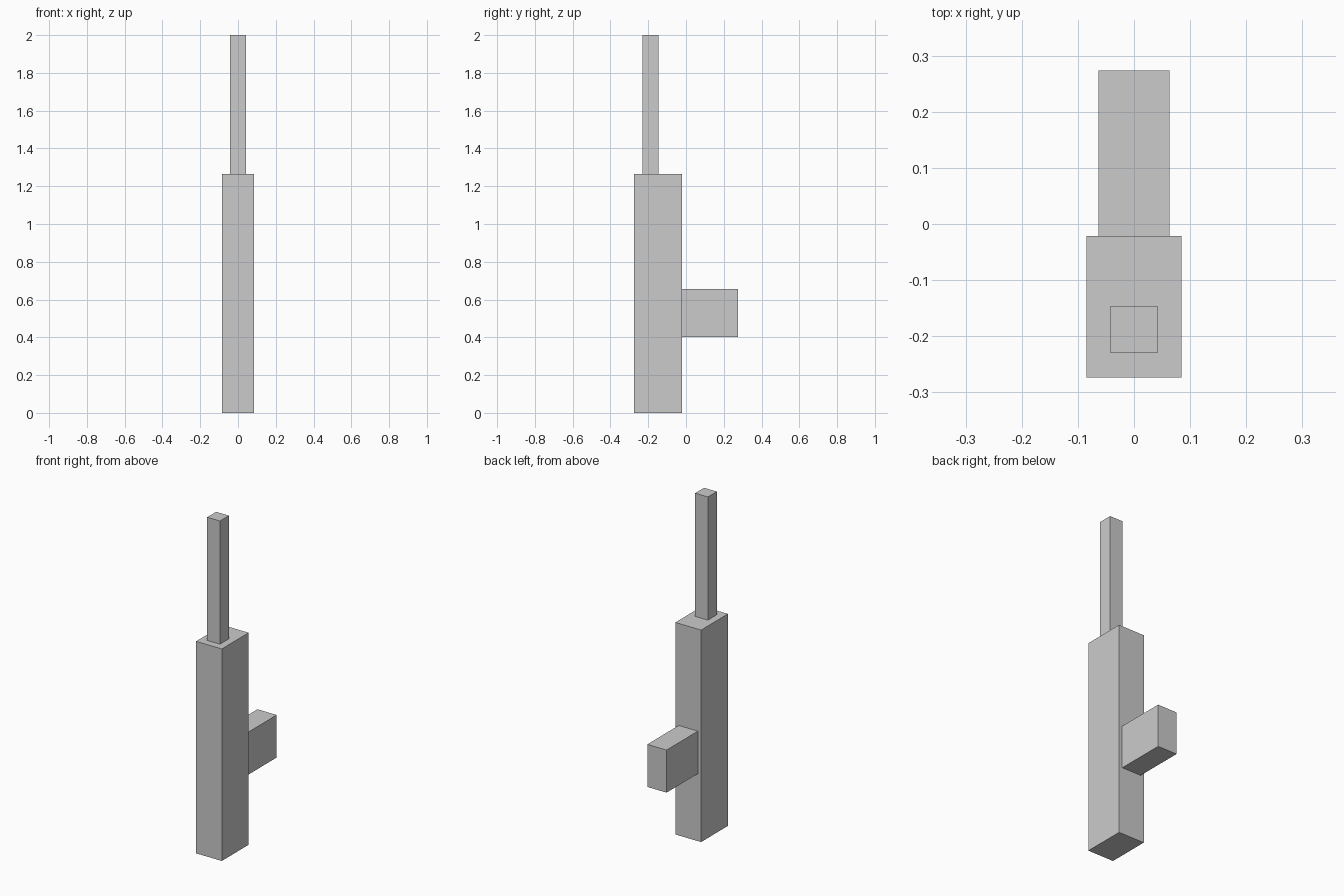
import bpy
import bmesh
from mathutils import Vector

if "Cube" in bpy.data.objects:
    bpy.data.objects.remove(bpy.data.objects["Cube"])


def box(name, lo, hi):
    """Axis-aligned box between two corners."""
    lo, hi = Vector(lo), Vector(hi)
    bm = bmesh.new()
    bmesh.ops.create_cube(bm, size=1)
    bmesh.ops.scale(bm, vec=hi - lo, verts=bm.verts)
    mesh = bpy.data.meshes.new(name)
    bm.to_mesh(mesh)
    bm.free()
    obj = bpy.data.objects.new(name, mesh)
    obj.location = (lo + hi) / 2
    bpy.context.collection.objects.link(obj)
    return obj


# Tall main block
box("body", (-0.085, -0.274, 0), (0.085, -0.021, 1.265))
# Thin post on top, towards the front
box("upper_post", (-0.042, -0.23, 1.265), (0.042, -0.146, 2))
# Block sticking out of the back
box("rear_block", (-0.0635, -0.021, 0.402), (0.0635, 0.274, 0.656))
